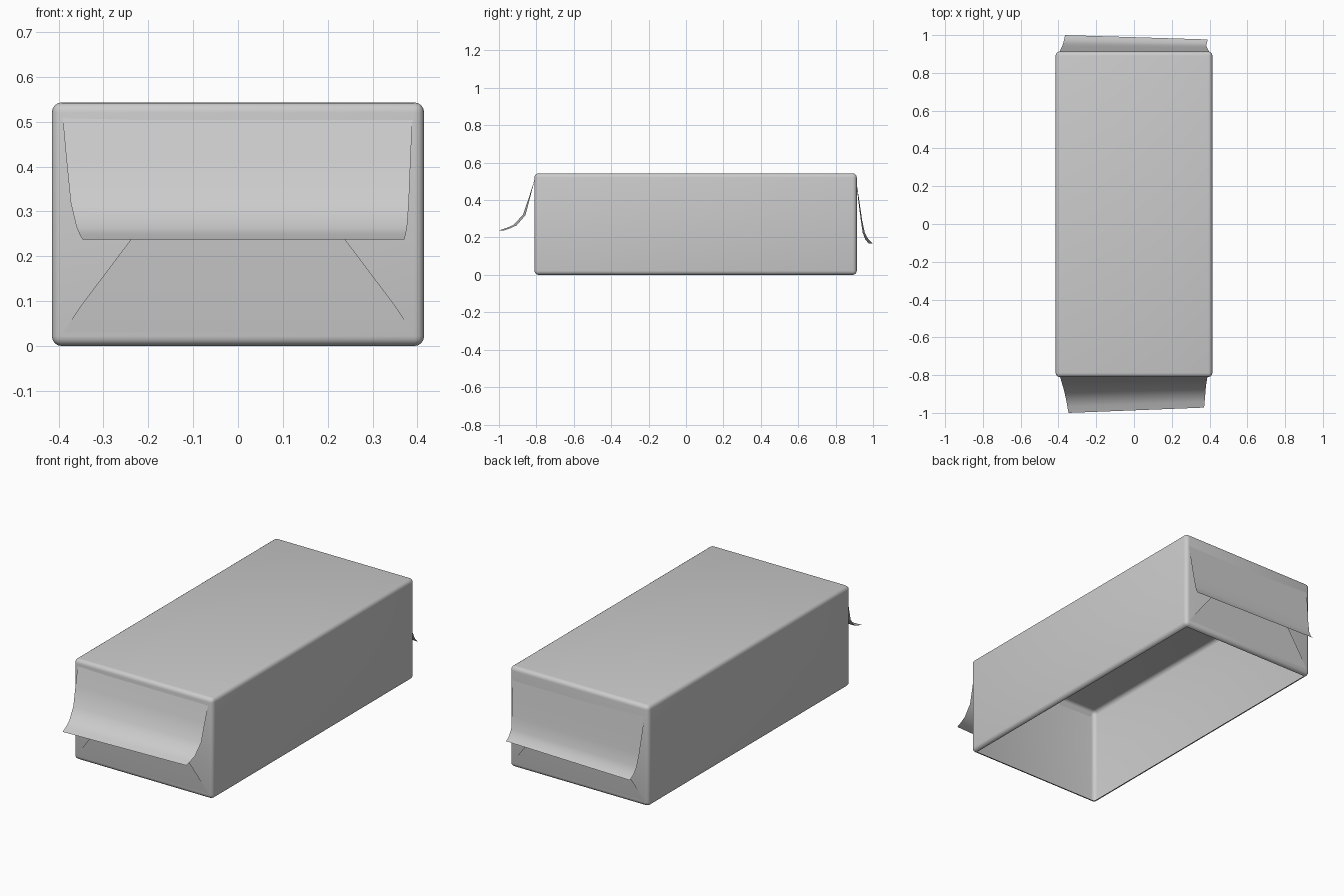
import bpy, bmesh

if "Cube" in bpy.data.objects:
    bpy.data.objects.remove(bpy.data.objects["Cube"])


def make_object(name, bm):
    mesh = bpy.data.meshes.new(name)
    bm.to_mesh(mesh)
    bm.free()
    obj = bpy.data.objects.new(name, mesh)
    bpy.context.collection.objects.link(obj)
    bpy.context.view_layer.objects.active = obj
    obj.select_set(True)
    bpy.ops.object.shade_smooth_by_angle(angle=0.7)
    obj.select_set(False)
    return obj


def strip(name, rows):
    """Sheet lofted through rows of (x_left, y_left, x_right, y_right, z)."""
    bm = bmesh.new()
    pairs = [(bm.verts.new((xl, yl, z)), bm.verts.new((xr, yr, z)))
             for xl, yl, xr, yr, z in rows]
    for (a, b), (c, d) in zip(pairs, pairs[1:]):
        bm.faces.new((a, b, d, c))
    bm.normal_update()
    return make_object(name, bm)


# Rounded wrapper body, open underneath
X, Y0, Y1, H = 0.415, -0.81, 0.913, 0.543
bm = bmesh.new()
bmesh.ops.create_cube(bm, size=1)
for v in bm.verts:
    v.co = (v.co.x * 2 * X, Y0 + (v.co.y + 0.5) * (Y1 - Y0), (v.co.z + 0.5) * H)
bmesh.ops.bevel(bm, geom=bm.edges[:], offset=0.022, segments=4,
                profile=0.5, affect='EDGES')
bm.normal_update()
bottom = [f for f in bm.faces if f.normal.z < -0.99 and f.calc_area() > 0.5]
bmesh.ops.delete(bm, geom=bottom, context='FACES')
make_object("wrapper_body", bm)

# Lower folds: trapezoids leaning outwards from the bottom edge of each end
for name, y, s in (("front_lower_fold", Y0, -1), ("back_lower_fold", Y1, 1)):
    rows = [(-w, y + s * d, w, y + s * d, z)
            for w, d, z in ((0.39, 0.0, 0.03), (0.35, 0.007, 0.09),
                            (0.24, 0.018, 0.236), (0.215, 0.021, 0.27))]
    strip(name, rows)

# Upper flaps: hang from the top edge and curl outwards, slightly skewed
strip("front_upper_flap", [
    (-0.393, -0.803, 0.390, -0.803, 0.53),
    (-0.383, -0.838, 0.385, -0.832, 0.42),
    (-0.373, -0.872, 0.381, -0.858, 0.32),
    (-0.360, -0.926, 0.377, -0.905, 0.265),
    (-0.353, -0.965, 0.374, -0.940, 0.249),
    (-0.347, -1.000, 0.371, -0.972, 0.238)])
strip("back_upper_flap", [
    (-0.395, 0.906, 0.400, 0.906, 0.53),
    (-0.388, 0.926, 0.393, 0.921, 0.40),
    (-0.380, 0.942, 0.386, 0.935, 0.29),
    (-0.375, 0.956, 0.382, 0.945, 0.225),
    (-0.370, 0.975, 0.386, 0.958, 0.19),
    (-0.365, 1.000, 0.390, 0.977, 0.167)])
